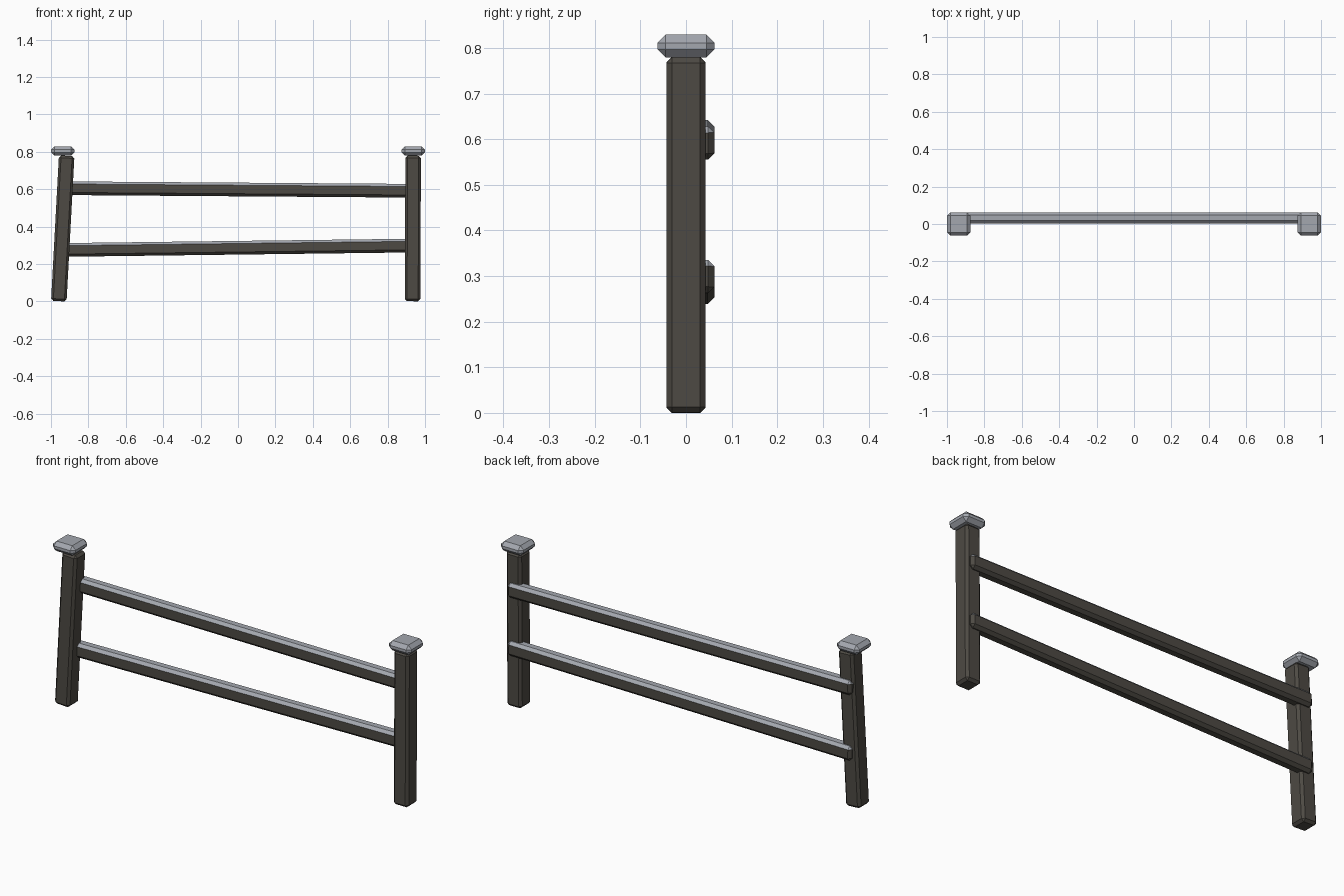
import bpy, bmesh
from mathutils import Matrix

if "Cube" in bpy.data.objects:
    bpy.data.objects.remove(bpy.data.objects["Cube"])


def material(name, rgb):
    m = bpy.data.materials.new(name)
    m.diffuse_color = (*rgb, 1.0)
    m.use_nodes = True
    m.node_tree.nodes["Principled BSDF"].inputs["Base Color"].default_value = m.diffuse_color
    return m


wood = material("dark wood", (0.075, 0.068, 0.057))
grey = material("pale grey", (0.37, 0.39, 0.43))


def chamfered_box(name, centre, size, bevel, mats, tilt=0.0, pale_top=False):
    """Box with flat chamfers on every edge, tilted about the y axis."""
    bm = bmesh.new()
    bmesh.ops.create_cube(bm, size=1.0)
    bmesh.ops.scale(bm, vec=size, verts=bm.verts)
    bmesh.ops.bevel(bm, geom=bm.edges[:], offset=bevel, segments=1,
                    profile=0.5, affect='EDGES')
    bm.normal_update()
    if pale_top:
        for f in bm.faces:
            f.material_index = 1 if f.normal.z > 0.3 else 0
    bmesh.ops.transform(bm, matrix=Matrix.Translation(centre) @ Matrix.Rotation(tilt, 4, 'Y'),
                        verts=bm.verts)
    me = bpy.data.meshes.new(name)
    bm.to_mesh(me)
    bm.free()
    for m in mats:
        me.materials.append(m)
    ob = bpy.data.objects.new(name, me)
    bpy.context.collection.objects.link(ob)
    return ob


# Posts: the left one leans inwards, the right one is nearly upright
post = (0.083, 0.086, 0.778)
chamfered_box("left_post", (-0.937, 0, 0.39), post, 0.012, [wood], tilt=0.054)
chamfered_box("right_post", (0.935, 0, 0.39), post, 0.012, [wood], tilt=0.004)

# Post caps
for side, x in (("left", -0.9375), ("right", 0.9375)):
    chamfered_box(side + "_cap", (x, 0, 0.804), (0.125, 0.125, 0.05), 0.018, [grey])

# Rails fixed to the back of the posts, pale along the top
rail = (1.92, 0.058, 0.073)
chamfered_box("upper_rail", (0, 0.033, 0.5985), rail, 0.014, [wood, grey],
              tilt=0.0073, pale_top=True)
chamfered_box("lower_rail", (0, 0.033, 0.287), rail, 0.014, [wood, grey],
              tilt=-0.0125, pale_top=True)
